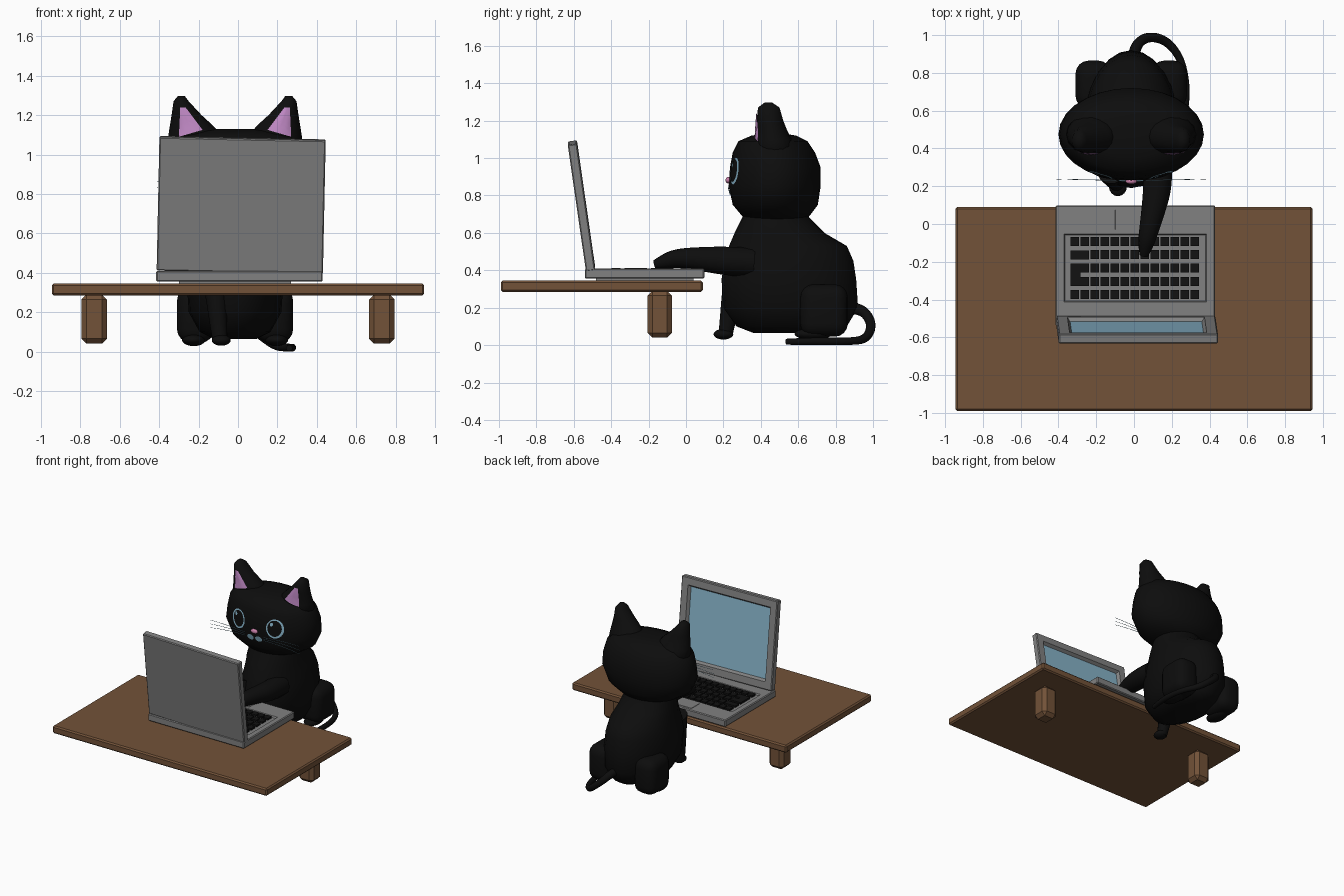
import bpy, bmesh
from math import sin, cos, pi, radians
from mathutils import Vector
from mathutils.bvhtree import BVHTree

if "Cube" in bpy.data.objects:
    bpy.data.objects.remove(bpy.data.objects["Cube"])


def material(name, *rgb):
    m = bpy.data.materials.new(name)
    m.use_nodes = True
    m.diffuse_color = (*rgb, 1)
    bsdf = next(n for n in m.node_tree.nodes if n.type == 'BSDF_PRINCIPLED')
    bsdf.inputs["Base Color"].default_value = (*rgb, 1)
    return m


WOOD = material("brown wood", .17, .085, .04)
GREY = material("grey casing", .22, .22, .22)
FUR = material("black fur", .004, .004, .004)
BLUE = material("pale blue", .24, .45, .58)
PINK = material("ear pink", .55, .26, .58)
NOSE = material("nose pink", .58, .22, .4)
KEY = material("key black", .006, .006, .006)
CX = -.015  # centre line of the cat


def finish(name, bm, *mats, smooth=False):
    me = bpy.data.meshes.new(name)
    bm.to_mesh(me)
    bm.free()
    for m in mats:
        me.materials.append(m)
    for p in me.polygons:
        p.use_smooth = smooth
    ob = bpy.data.objects.new(name, me)
    bpy.context.scene.collection.objects.link(ob)
    return ob


def add_box(bm, lo, hi):
    lo, hi = Vector(lo), Vector(hi)
    vs = bmesh.ops.create_cube(bm, size=1)["verts"]
    for v in vs:
        v.co = Vector(c * s for c, s in zip(v.co, hi - lo)) + (lo + hi) / 2
    return vs


def box(name, lo, hi, mat, bevel=0, segments=1, smooth=False):
    bm = bmesh.new()
    add_box(bm, lo, hi)
    if bevel:
        bmesh.ops.bevel(bm, geom=bm.edges[:], offset=bevel, segments=segments,
                        profile=.5, affect='EDGES')
    return finish(name, bm, mat, smooth=smooth)


def ball(name, centre, radii, mat):
    bm = bmesh.new()
    bmesh.ops.create_uvsphere(bm, u_segments=16, v_segments=10, radius=1)
    for v in bm.verts:
        v.co = Vector(c * r for c, r in zip(v.co, radii)) + Vector(centre)
    return finish(name, bm, mat, smooth=True)


def loft(name, rings, mat, segments=24):
    """Stack elliptical rings given as (z, x0, x1, y0, y1)."""
    bm = bmesh.new()
    rows = []
    for z, x0, x1, y0, y1 in rings:
        rows.append([bm.verts.new(((x0 + x1) / 2 + (x1 - x0) / 2 * cos(a),
                                   (y0 + y1) / 2 + (y1 - y0) / 2 * sin(a), z))
                     for a in (2 * pi * i / segments for i in range(segments))])
    for a, b in zip(rows, rows[1:]):
        for i in range(segments):
            j = (i + 1) % segments
            bm.faces.new((a[i], a[j], b[j], b[i]))
    bm.faces.new(rows[0][::-1])
    bm.faces.new(rows[-1])
    return finish(name, bm, mat, smooth=True)


def tube(name, points, mat, sides=4):
    """Limb along a path of (x, y, z, radius)."""
    cu = bpy.data.curves.new(name, 'CURVE')
    cu.dimensions = '3D'
    cu.bevel_depth, cu.bevel_resolution, cu.resolution_u = 1, sides, 5
    cu.use_fill_caps = True
    sp = cu.splines.new('NURBS')
    sp.points.add(len(points) - 1)
    for p, (x, y, z, r) in zip(sp.points, points):
        p.co, p.radius = (x, y, z, 1), r
    sp.use_endpoint_u, sp.order_u = True, 3
    cu.materials.append(mat)
    ob = bpy.data.objects.new(name, cu)
    bpy.context.scene.collection.objects.link(ob)
    return ob


# Low table with two short chamfered legs
box("table_top", (-.945, -.99, .285), (.945, .09, .345), WOOD, .01)
for side, word in ((-1, "right"), (1, "left")):
    x = side * .73
    box("table_leg_" + word, (x - .065, -.205, .04), (x + .065, -.075, .29), WOOD, .026)

# Laptop base with sunken keyboard well
bm = bmesh.new()
add_box(bm, (-.415, -.54, .355), (.43, .098, .41))
bmesh.ops.bevel(bm, geom=bm.edges[:], offset=.006, segments=1, affect='EDGES')
top = max(bm.faces, key=lambda f: f.calc_center_median().z)
bmesh.ops.inset_individual(bm, faces=[top], thickness=.055, depth=0)
for v in top.verts:
    v.co.y = -.412 if v.co.y < -.2 else -.052
bmesh.ops.inset_individual(bm, faces=[top], thickness=.008, depth=-.012)
finish("laptop_base", bm, GREY)
box("laptop_foot", (-.3, -.48, .344), (.27, .04, .357), GREY)
box("touchpad", (-.1, -.03, .409), (.12, .075, .413), GREY, .0015)

# Keys, with wide keys at one end of the middle rows
bm = bmesh.new()
pitch = .053
for row in range(5):
    y = -.092 - .0705 * row
    first = (0, 2, 1, 1, 0)[row]
    for col in range(first, 13):
        x = -.336 + pitch * col
        add_box(bm, (x, y - .024, .399), (x + .045, y + .024, .413))
add_box(bm, (-.336, -.187, .399), (-.239, -.139, .413))
add_box(bm, (-.336, -.328, .399), (-.283, -.209, .413))
finish("keyboard_keys", bm, KEY)

# Laptop lid with inset screen, leaning back from the hinge
bm = bmesh.new()
add_box(bm, (-.422, -.025, 0), (.422, .025, .685))
bmesh.ops.bevel(bm, geom=bm.edges[:], offset=.006, segments=1, affect='EDGES')
pane = max(bm.faces, key=lambda f: f.calc_center_median().y)
bmesh.ops.inset_individual(bm, faces=[pane], thickness=.075, depth=0)
bmesh.ops.inset_individual(bm, faces=[pane], thickness=.02, depth=-.022)
pane.material_index = 1
lid = finish("laptop_lid", bm, GREY, BLUE)
lid.location = (.009, -.51, .405)
lid.rotation_euler = (radians(8.2), radians(1.2), 0)

# Cat body and head
body = [(.065, .11, .36, .80), (.10, .18, .27, .86), (.2, .235, .20, .92),
        (.35, .245, .19, .91), (.45, .235, .205, .895), (.53, .215, .23, .86),
        (.6, .2, .26, .74), (.68, .18, .3, .66), (.76, .15, .33, .62)]
loft("body", [(z, CX - r, CX + r, a, b) for z, r, a, b in body], FUR)
skull = [(.66, .12, .38, .60), (.69, .24, .30, .66), (.75, .335, .25, .705),
         (.85, .385, .228, .72), (.95, .375, .235, .72), (1.03, .355, .25, .69),
         (1.09, .31, .28, .65), (1.12, .2, .35, .59), (1.13, .08, .42, .53)]
face = [loft("head", [(z, CX - r, CX + r, a, b) for z, r, a, b in skull], FUR, 28)]

# Ears: outer and inner distance from the centre line at each height
ear = [(.98, .35, .05, .34, .62), (1.1, .338, .07, .37, .565), (1.15, .33, .115, .375, .54),
       (1.2, .322, .17, .378, .52), (1.27, .312, .235, .385, .5), (1.297, .29, .255, .42, .46)]
for side, word in ((-1, "right"), (1, "left")):
    face.append(loft("ear_" + word, [(z, *sorted((CX + side * o, CX + side * i)), a, b)
                                     for z, o, i, a, b in ear], FUR, 16))

# Surface lookup, so that face markings hug the head
trees = [BVHTree.FromPolygons([v.co for v in o.data.vertices],
                              [p.vertices[:] for p in o.data.polygons]) for o in face]


def face_y(x, z):
    hits = [t.ray_cast(Vector((x, -1, z)), Vector((0, 1, 0)))[0] for t in trees]
    return min((h.y for h in hits if h), default=.4)


def marking(name, outline, mat, lift, side=1, steps=4):
    """Thin patch; outline is anticlockwise (x, z) on the left half."""
    pts = [Vector((CX + side * x, z)) for x, z in outline][::side]
    mid = sum(pts, Vector((0, 0))) / len(pts)
    n = len(pts)
    bm = bmesh.new()

    def vert(p):
        return bm.verts.new((p.x, face_y(p.x, p.y) - lift, p.y))
    hub = vert(mid)
    rows = [[vert(mid.lerp(p, k / steps)) for p in pts] for k in range(1, steps + 1)]
    for i in range(n):
        j = (i + 1) % n
        bm.faces.new((hub, rows[0][i], rows[0][j]))
        for a, b in zip(rows, rows[1:]):
            bm.faces.new((a[i], b[i], b[j], a[j]))
    finish(name, bm, mat, smooth=True)


def oval(x, z, rx, rz, n=24):
    return [(x + rx * cos(2 * pi * i / n), z + rz * sin(2 * pi * i / n)) for i in range(n)]


def dense(corners, n=5):
    loop = list(zip(corners, corners[1:] + corners[:1]))
    return [tuple(Vector(a).lerp(Vector(b), k / n)) for a, b in loop for k in range(n)]


for side, word in ((-1, "right"), (1, "left")):
    # Face
    marking("eye_rim_" + word, oval(.16, .93, .066, .072), BLUE, .003, side)
    marking("pupil_" + word, oval(.158, .933, .053, .061), FUR, .005, side)
    marking("eye_glint_" + word, oval(.16 - side * .024, .962, .012, .014, 10), BLUE, .007, side)
    marking("muzzle_" + word, oval(.036, .828, .03, .022, 14), BLUE, .006, side)
    marking("inner_ear_" + word,
            dense([(.165, 1.125), (.285, 1.09), (.278, 1.238), (.25, 1.238)]), PINK, .006, side)
    for k in (-1, 0, 1):
        tube("whisker_" + word, [(CX + side * .08, .228, .84 + .012 * k, .0018),
                                 (CX + side * .24, .238, .845 + .02 * k, .0018),
                                 (CX + side * .395, .235, .832 + .03 * k, .001)], BLUE, 1)
    # Hind legs
    x = CX + side * .2
    box("hind_leg_" + word, (x - .095, .61, .045), (x + .095, .865, .325), FUR, .07, 4, True)
    ball("hind_foot_" + word, (x + side * .01, .68, .06), (.06, .1, .032), FUR)

ball("nose", (CX, .226, .882), (.03, .015, .018), NOSE)

# Left arm reaches for the keys, right foreleg stands on the ground
tube("reaching_arm", [(.12, .36, .44, .08), (.13, .22, .45, .078), (.1, .06, .462, .062),
                      (.075, -.05, .465, .05), (.06, -.12, .445, .04),
                      (.052, -.168, .432, .022)], FUR)
tube("standing_foreleg", [(-.12, .29, .45, .08), (-.11, .245, .28, .055),
                          (-.1, .225, .14, .045), (-.09, .21, .05, .038)], FUR)
ball("front_paw", (-.085, .2, .058), (.048, .053, .028), FUR)

# Tail curls down and lies along the left side
tube("tail", [(-.01, .84, .2, .032), (.0, .93, .2, .03), (.05, .985, .14, .026),
              (.12, .99, .08, .025), (.19, .955, .028, .023), (.25, .87, .02, .02),
              (.275, .75, .02, .02), (.275, .64, .02, .02), (.26, .535, .018, .016)], FUR)
